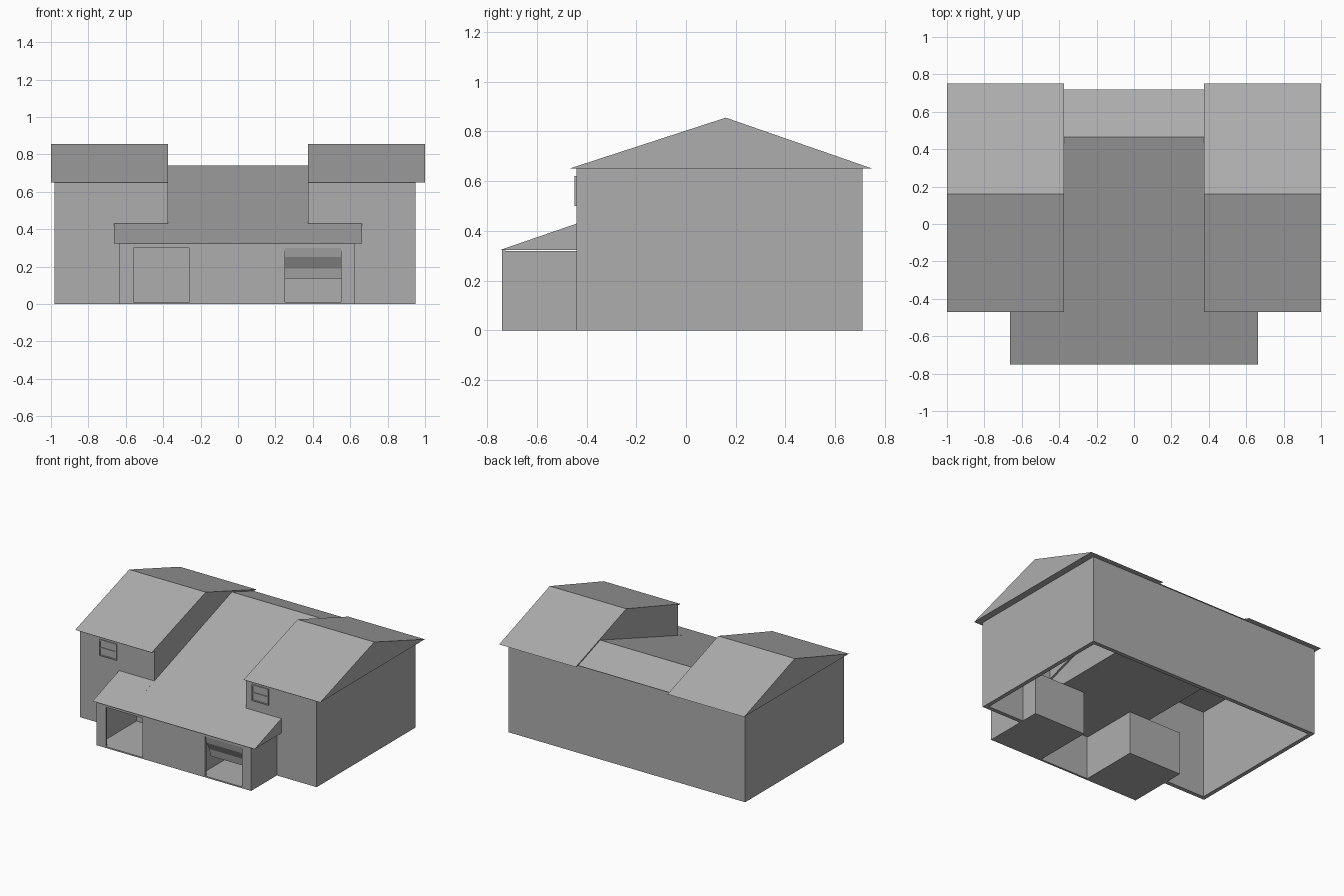
import bpy, bmesh

if "Cube" in bpy.data.objects:
    bpy.data.objects.remove(bpy.data.objects["Cube"])

# One plain colour for the whole house
grey = bpy.data.materials.new("plain_grey")
grey.diffuse_color = (0.42, 0.42, 0.42, 1)
grey.use_nodes = True
grey.node_tree.nodes["Principled BSDF"].inputs["Base Color"].default_value = grey.diffuse_color


def finish(name, bm):
    bmesh.ops.recalc_face_normals(bm, faces=bm.faces)
    me = bpy.data.meshes.new(name)
    bm.to_mesh(me)
    bm.free()
    me.materials.append(grey)
    ob = bpy.data.objects.new(name, me)
    bpy.context.collection.objects.link(ob)
    return ob


def prism(name, profile, x0, x1):
    """Extrude a (y, z) profile from x0 to x1."""
    bm = bmesh.new()
    face = bm.faces.new([bm.verts.new((x0, y, z)) for y, z in profile])
    ext = bmesh.ops.extrude_face_region(bm, geom=[face])
    moved = [v for v in ext["geom"] if isinstance(v, bmesh.types.BMVert)]
    bmesh.ops.translate(bm, verts=moved, vec=(x1 - x0, 0, 0))
    return finish(name, bm)


def box(name, x0, x1, y0, y1, z0, z1):
    return prism(name, [(y0, z0), (y1, z0), (y1, z1), (y0, z1)], x0, x1)


T = 0.03                      # main wall thickness
L, R, F, B = -0.98, 0.95, -0.44, 0.71
EAVE = 0.65

# Main walls, open underneath
box("left_wall", L, L + T, F, B, 0, EAVE)
box("right_wall", R - T, R, F, B, 0, EAVE)
box("back_wall", L + T, R - T, B - T, B, 0, EAVE)
box("left_front_wall", L + T, -0.635, F, F + T, 0, EAVE)
box("right_front_wall", 0.625, R - T, F, F + T, 0, EAVE)
box("left_upper_wall", -0.635, -0.375, F, F + T, 0.325, EAVE)
box("right_upper_wall", 0.375, 0.625, F, F + T, 0.325, EAVE)

# Gabled wing roofs, with the walls below their inner sides
for side, s in (("left", -1), ("right", 1)):
    prism(side + "_wing_roof", [(-0.47, EAVE), (0.16, 0.855), (0.75, EAVE)],
          s * 0.375, s * 1.0)
    prism(side + "_wing_inner_wall",
          [(F, 0.4), (0.22, 0.62), (0.22, EAVE), (F, EAVE)], s * 0.375, s * 0.39)

# Long middle roof running down to the porch
prism("middle_roof", [(-0.75, 0.322), (0.465, 0.74), (0.72, EAVE), (0.69, EAVE),
                      (0.69, 0.325), (-0.74, 0.322)], -0.375, 0.375)
for side, s in (("left", -1), ("right", 1)):
    prism(side + "_porch_roof", [(-0.75, 0.322), (F, 0.429), (F, 0.322)],
          s * 0.375, s * 0.662)

# Front wall of the garage block, built around two door openings
W0, W1 = -0.74, -0.725
for name, x0, x1 in (("left", -0.635, -0.56), ("middle", -0.26, 0.25),
                     ("right", 0.55, 0.625)):
    box(name + "_garage_pier", x0, x1, W0, W1, 0, 0.322)
for name, x0, x1 in (("left", -0.56, -0.26), ("right", 0.25, 0.55)):
    box(name + "_door_lintel", x0, x1, W0, W1, 0.30, 0.322)
    box(name + "_door_sill", x0, x1, W0, W1, 0, 0.01)

# Garage rooms behind the openings
P = 0.008
for name, x0, x1 in (("left", -0.635, -0.2), ("right", 0.2, 0.625)):
    y0, y1, top = W1, -0.28, 0.318
    box(name + "_garage_floor", x0, x1, y0, y1, 0, P)
    box(name + "_garage_ceiling", x0, x1, y0, y1, top - P, top)
    box(name + "_garage_back", x0, x1, y1 - P, y1, P, top - P)
    box(name + "_garage_side_a", x0, x0 + P, y0, y1 - P, P, top - P)
    box(name + "_garage_side_b", x1 - P, x1, y0, y1 - P, P, top - P)

# Half-open curved door in the right garage
outer = [(-0.735, 0.30), (-0.725, 0.25), (-0.69, 0.19), (-0.68, 0.135)]
prism("half_open_door", outer + [(y + 0.008, z) for y, z in reversed(outer)],
      0.25, 0.55)

# Upstairs sash windows: thin frame with two panes
for name, x0, x1 in (("left", -0.82, -0.68), ("right", 0.425, 0.56)):
    y0, y1, z0, z1, f = F - 0.008, F, 0.50, 0.62, 0.008
    box(name + "_window_left_bar", x0, x0 + f, y0, y1, z0, z1)
    box(name + "_window_right_bar", x1 - f, x1, y0, y1, z0, z1)
    for part, z in (("bottom", z0), ("middle", 0.556), ("top", z1 - f)):
        box(name + "_window_" + part + "_bar", x0 + f, x1 - f, y0, y1, z, z + f)
    box(name + "_window_panes", x0 + f, x1 - f, F - 0.002, F, z0 + f, z1 - f)
